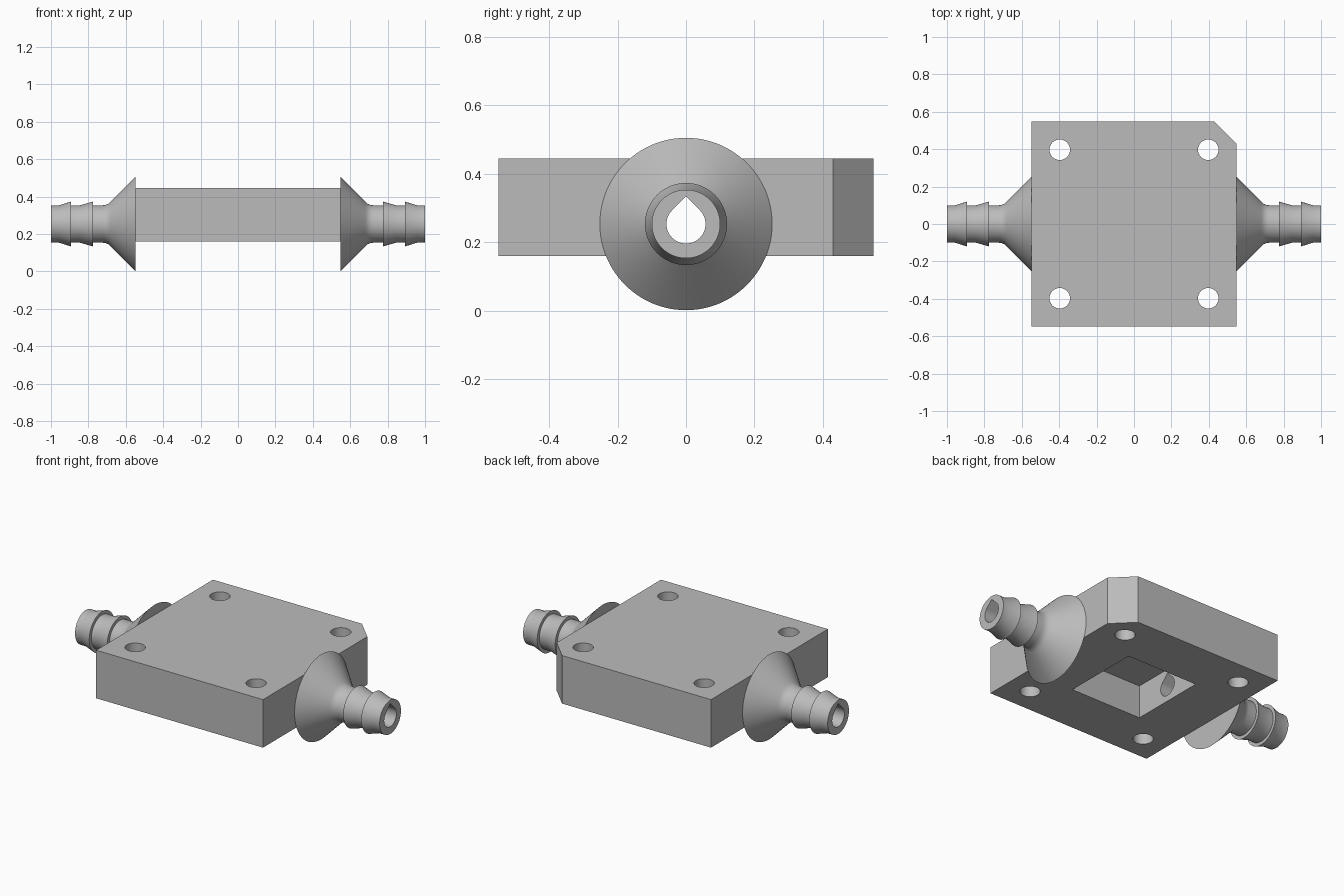
import bpy
import bmesh
from math import cos, sin, pi, radians, sqrt
from mathutils import Matrix, Vector

if "Cube" in bpy.data.objects:
    bpy.data.objects.remove(bpy.data.objects["Cube"], do_unlink=True)

HALF = 0.548            # half width of the block
BOTTOM, TOP = 0.16, 0.445
AXIS_Z = 0.253          # height of the flow axis
BORE = 0.057

grey = bpy.data.materials.new("plain_grey")
grey.use_nodes = True
colour = (0.5, 0.5, 0.5, 1)
grey.diffuse_color = colour
grey.node_tree.nodes["Principled BSDF"].inputs["Base Color"].default_value = colour


def make_object(name, bm):
    bmesh.ops.recalc_face_normals(bm, faces=bm.faces)
    mesh = bpy.data.meshes.new(name)
    bm.to_mesh(mesh)
    bm.free()
    mesh.materials.append(grey)
    obj = bpy.data.objects.new(name, mesh)
    bpy.context.collection.objects.link(obj)
    return obj


def prism(name, points, direction):
    """Extrude a closed outline along a vector."""
    bm = bmesh.new()
    face = bm.faces.new([bm.verts.new(p) for p in points])
    result = bmesh.ops.extrude_face_region(bm, geom=[face], use_keep_orig=True)
    moved = [v for v in result["geom"] if isinstance(v, bmesh.types.BMVert)]
    bmesh.ops.translate(bm, verts=moved, vec=direction)
    return make_object(name, bm)


def cut(obj, cutters):
    """Subtract the cutters and bake the result."""
    for cutter in cutters:
        cutter.hide_render = True
        mod = obj.modifiers.new("cut", 'BOOLEAN')
        mod.operation = 'DIFFERENCE'
        mod.solver = 'EXACT'
        mod.object = cutter
    graph = bpy.context.evaluated_depsgraph_get()
    baked = bpy.data.meshes.new_from_object(obj.evaluated_get(graph))
    obj.modifiers.clear()
    obj.data = baked


# Mounting block with one clipped corner
clip = 0.43
outline = [(-HALF, -HALF), (HALF, -HALF), (HALF, clip), (clip, HALF), (-HALF, HALF)]
block = prism("block", [(x, y, BOTTOM) for x, y in outline], (0, 0, TOP - BOTTOM))

# Teardrop bore running along the axis
arc = [radians(135 + 270 * i / 48) for i in range(49)]
teardrop = [(-1.2, BORE * cos(a), AXIS_Z + BORE * sin(a)) for a in arc]
teardrop.append((-1.2, 0, AXIS_Z + BORE * sqrt(2)))
bore = prism("bore_cutter", teardrop, (2.4, 0, 0))

# Square pocket open at the bottom
p = 0.235
pocket = prism("pocket_cutter",
               [(x, y, 0) for x, y in ((-p, -p), (p, -p), (p, p), (-p, p))], (0, 0, 0.357))

# Four bolt holes
hole_cutters = []
for sx in (-1, 1):
    for sy in (-1, 1):
        ring = [(sx * 0.397 + 0.055 * cos(2 * pi * i / 48),
                 sy * 0.397 + 0.055 * sin(2 * pi * i / 48), 0) for i in range(48)]
        hole_cutters.append(prism("bolt_hole_cutter", ring, (0, 0, 0.7)))

cut(block, [pocket, bore] + hole_cutters)


# Barbed hose nozzle: lathe profile of (x, radius)
profile = [(HALF, 0), (HALF, 0.252), (0.668, 0.132), (0.681, 0.119), (0.692, 0.109),
           (0.706, 0.103), (0.722, 0.1), (0.775, 0.1), (0.775, 0.12), (0.845, 0.1),
           (0.893, 0.1), (0.893, 0.12), (0.957, 0.1), (1, 0.1), (1, 0)]


def nozzle(name, turn):
    bm = bmesh.new()
    verts = [bm.verts.new((x, 0, r)) for x, r in profile]
    edges = [bm.edges.new(pair) for pair in zip(verts, verts[1:])]
    bmesh.ops.spin(bm, geom=verts + edges, cent=(0, 0, 0), axis=(1, 0, 0),
                   angle=2 * pi, steps=96, use_merge=True)
    bmesh.ops.remove_doubles(bm, verts=bm.verts, dist=1e-5)
    place = Matrix.Translation(Vector((0, 0, AXIS_Z))) @ Matrix.Rotation(turn, 4, 'Z')
    bmesh.ops.transform(bm, matrix=place, verts=bm.verts)
    obj = make_object(name, bm)
    cut(obj, [bore])
    return obj


parts = [block, nozzle("left_nozzle", 0), nozzle("right_nozzle", pi)]

# Remove the cutters once baked
for cutter in [bore, pocket] + hole_cutters:
    bpy.data.objects.remove(cutter, do_unlink=True)

# Smooth the round surfaces and keep hard edges crisp
bpy.ops.object.select_all(action='DESELECT')
for obj in parts:
    obj.select_set(True)
bpy.context.view_layer.objects.active = block
bpy.ops.object.shade_smooth_by_angle(angle=radians(25))
